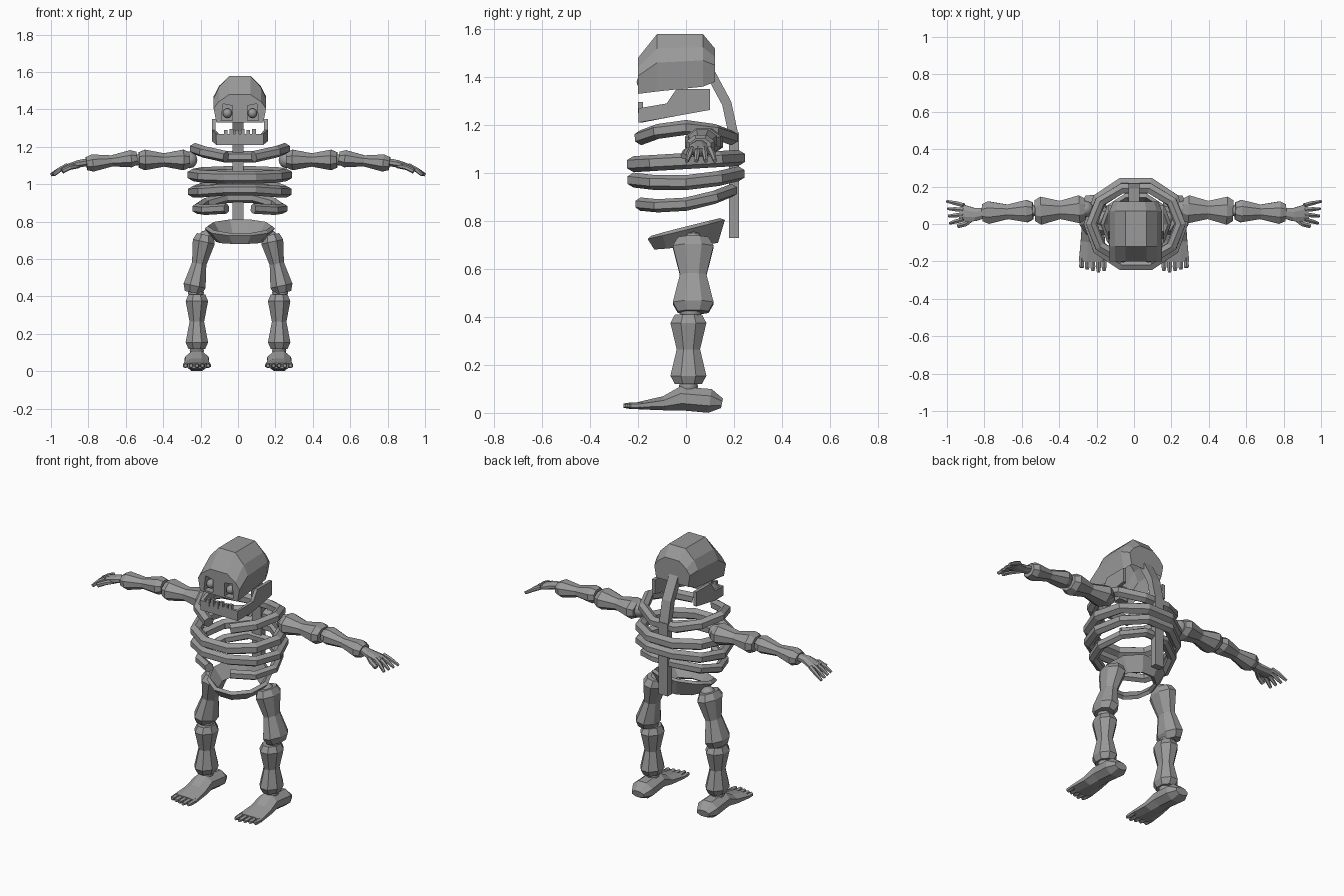
import bpy, bmesh, math
from mathutils import Vector

default_cube = bpy.data.objects.get("Cube")
if default_cube:
    bpy.data.objects.remove(default_cube, do_unlink=True)

GREY = (0.32, 0.32, 0.32, 1)
bone_grey = bpy.data.materials.new("bone_grey")
bone_grey.use_nodes = True
bone_grey.diffuse_color = GREY
bone_grey.node_tree.nodes["Principled BSDF"].inputs["Base Color"].default_value = GREY

MIDDLE = 0.01  # head and ribs sit slightly to the left


def finish(name, bm, thickness=0, smooth=False):
    bmesh.ops.recalc_face_normals(bm, faces=bm.faces)
    mesh = bpy.data.meshes.new(name)
    bm.to_mesh(mesh)
    bm.free()
    mesh.materials.append(bone_grey)
    if smooth:
        mesh.shade_smooth()
    obj = bpy.data.objects.new(name, mesh)
    bpy.context.collection.objects.link(obj)
    if thickness:
        solidify = obj.modifiers.new("Thickness", 'SOLIDIFY')
        solidify.thickness, solidify.offset = thickness, 0


def bridge(bm, first, second, closed=True):
    count = len(first)
    for i in range(count if closed else count - 1):
        j = (i + 1) % count
        bm.faces.new((first[i], first[j], second[j], second[i]))


def loft(name, points, widths, heights, sides=8, closed=False):
    """Sweep a polygon along points, with a half width and half height at each."""
    bm = bmesh.new()
    points = [Vector(p) for p in points]
    count, rings = len(points), []
    for i, (point, width, height) in enumerate(zip(points, widths, heights)):
        before = points[i - 1] if i or closed else point
        after = points[(i + 1) % count] if i < count - 1 or closed else point
        along = ((point - before).normalized() + (after - point).normalized()).normalized()
        steep = abs(along.z) > 0.8
        across = Vector((0, steep, not steep)).cross(along).normalized()
        up = along.cross(across)
        grow = 1 / math.cos(math.pi / sides)
        angles = [(2 * k + 1) * math.pi / sides for k in range(sides)]
        rings.append([bm.verts.new(point + grow * (across * width * math.cos(angle)
                                                   + up * height * math.sin(angle)))
                      for angle in angles])
    for i in range(count if closed else count - 1):
        bridge(bm, rings[i], rings[(i + 1) % count])
    if not closed:
        bm.faces.new(rings[0])
        bm.faces.new(rings[-1])
    finish(name, bm)


def tube(name, points, width, height, sides=6, closed=False):
    loft(name, points, [width] * len(points), [height] * len(points), sides, closed)


def long_bone(name, start, end, width, height):
    """Bone with two swollen ends and a narrow waist."""
    stations = [0, 0.12, 0.5, 0.88, 1]
    swell = [0.75, 1, 0.65, 1, 0.75]
    loft(name, [Vector(start).lerp(Vector(end), t) for t in stations],
         [width * s for s in swell], [height * s for s in swell])


def oval(radius_x, radius_y, height_at):
    """Ten points around the body, starting and ending beside the front gap."""
    points = []
    for k in range(10):
        angle = (k + 0.5) * math.tau / 10
        y = -radius_y * math.cos(angle)
        points.append((MIDDLE + radius_x * math.sin(angle), y, height_at(y)))
    return points


def band(name, lower, upper, closed, thickness):
    bm = bmesh.new()
    bridge(bm, [bm.verts.new(p) for p in lower], [bm.verts.new(p) for p in upper], closed)
    finish(name, bm, thickness)


def mirrored(half):
    return [(-x, *rest) for x, *rest in reversed(half)] + half


def ball(name, centre, radius):
    bm = bmesh.new()
    bmesh.ops.create_uvsphere(bm, u_segments=10, v_segments=6, radius=radius)
    bmesh.ops.translate(bm, verts=bm.verts, vec=centre)
    finish(name, bm, smooth=True)


def tooth(x, z):
    bm = bmesh.new()
    bmesh.ops.create_cube(bm, size=0.02)
    bmesh.ops.scale(bm, verts=bm.verts, vec=(1, 1, 2))
    bmesh.ops.translate(bm, verts=bm.verts, vec=(x, -0.19, z))
    finish("tooth", bm)


# Skull: open-bottomed shell whose flat face has two recessed sockets
def skull():
    bm = bmesh.new()
    arch = [(0.4, 1), (0.8, 0.75), (1, 0.5), (0.9, 0)]
    rings = []
    for y, width, bottom, top in ((-0.2, 0.14, 1.33, 1.48), (-0.12, 0.14, 1.34, 1.58),
                                  (0.07, 0.14, 1.36, 1.58), (0.12, 0.12, 1.38, 1.52)):
        rings.append([bm.verts.new((MIDDLE + u * width, y, bottom + v * (top - bottom)))
                      for u, v in mirrored(arch)])
    for near, far in zip(rings, rings[1:]):
        bridge(bm, near, far, closed=False)
    bm.faces.new(rings[-1])
    face = rings[0]
    bm.edges.new((face[-1], face[0]))
    outline = [bm.edges.get((face[i - 1], face[i])) for i in range(len(face))]
    for side in (1, -1):
        corners = [(0.04, 1.34), (0.1, 1.34), (0.09, 1.43), (0.04, 1.42)]
        rim, floor = [[bm.verts.new((MIDDLE + side * x, y, z)) for x, z in corners]
                      for y in (-0.2, -0.16)]
        outline += [bm.edges.new((rim[i - 1], rim[i])) for i in range(len(rim))]
        bridge(bm, rim, floor)
        bm.faces.new(floor)
        ball("eye", (MIDDLE + side * 0.067, -0.18, 1.38), 0.026)
    bmesh.ops.triangle_fill(bm, edges=outline, use_beauty=True, normal=(0, -1, 0))
    finish("skull", bm)


skull()

# Jaw: a curved band, low at the front, with a row of teeth
jaw_side = [(0.12, -0.19, 1.27), (0.14, -0.08, 1.29), (0.14, -0.04, 1.35), (0.14, 0.1, 1.35)]
jaw_top = [(MIDDLE + x, y, z) for x, y, z in mirrored(jaw_side)]
band("jaw", [(x, y, 1.245 + 0.18 * y) for x, y, z in jaw_top], jaw_top, False, 0.02)
for i in range(6):
    tooth(MIDDLE + (i - 2.5) * 0.03, 1.27 + 0.006 * (i % 2))

# Spine
tube("neck", [(0, 0.1, 1.42), (0, 0.17, 1.29), (0, 0.2, 1.15)], 0.03, 0.02, sides=4)
tube("spine", [(0, 0.2, 1.17), (0, 0.2, 0.73)], 0.03, 0.02, sides=4)

# Shoulder girdle and ribs: tilted, bent hoops
for name, radius_x, radius_y, level, tilt, bend, thick, closed in (
    ("shoulder_girdle", 0.24, 0.2, 1.19, 0, -1.2, 0.027, False),
    ("upper_rib", 0.25, 0.23, 1.05, 0.06, 0, 0.029, True),
    ("middle_rib", 0.25, 0.23, 0.96, 0.06, 0.5, 0.027, True),
    ("lower_rib", 0.23, 0.2, 0.87, 0.15, 0.8, 0.024, False),
):
    path = oval(radius_x, radius_y, lambda y: level + tilt * y + bend * y * y)
    tube(name, path, thick, thick, closed=closed)

# Pelvis: flared bowl, high at the back and narrow at the front
band("pelvis", oval(0.12, 0.13, lambda y: 0.7 + 0.1 * y),
     oval(0.18, 0.16, lambda y: 0.77 + 0.25 * y), True, 0.022)

# Limbs
for side, label in ((1, "left_"), (-1, "right_")):
    def at(x, y, z):
        return (side * x, y, z)

    # Leg
    ball(label + "hip", at(0.17, 0.03, 0.71), 0.045)
    long_bone(label + "thigh", at(0.175, 0.03, 0.73), at(0.24, 0.03, 0.42), 0.06, 0.085)
    ball(label + "knee", at(0.225, 0.02, 0.42), 0.045)
    long_bone(label + "shin", at(0.22, 0.01, 0.41), at(0.22, 0.01, 0.12), 0.06, 0.075)
    ball(label + "ankle", at(0.22, 0.01, 0.11), 0.04)

    # Foot, from heel to toes
    loft(label + "foot",
         [at(0.22, 0.15, 0.04), at(0.22, 0.1, 0.05), at(0.22, -0.02, 0.06),
          at(0.22, -0.09, 0.04), at(0.22, -0.2, 0.03)],
         [0.04, 0.065, 0.06, 0.065, 0.075], [0.02, 0.05, 0.05, 0.03, 0.015])
    for i in range(5):
        x, tip = 0.16 + 0.03 * i, -0.26 + 0.008 * abs(i - 1)
        loft(label + "toe", [at(x, -0.18, 0.03), at(x, -0.23, 0.03), at(x, tip, 0.03)],
             [0.012, 0.013, 0.008], [0.012, 0.012, 0.008], sides=6)

    # Arm
    ball(label + "shoulder", at(0.26, 0.08, 1.13), 0.045)
    long_bone(label + "upper_arm", at(0.26, 0.08, 1.13), at(0.53, 0.07, 1.13), 0.075, 0.055)
    ball(label + "elbow", at(0.54, 0.07, 1.13), 0.03)
    long_bone(label + "forearm", at(0.54, 0.07, 1.14), at(0.81, 0.06, 1.11), 0.06, 0.046)

    # Hand
    loft(label + "palm", [at(0.79, 0.06, 1.12), at(0.85, 0.05, 1.11), at(0.93, 0.06, 1.09)],
         [0.025, 0.035, 0.048], [0.02, 0.02, 0.012])
    for i in range(4):
        y, spread = 0.025 * (i + 1), 0.007 * (i - 1.5)
        loft(label + "finger", [at(0.91, y, 1.1), at(0.95, y + spread, 1.08),
                                at(0.985 + 0.005 * i, y + 2 * spread, 1.05)],
             [0.011, 0.011, 0.007], [0.012, 0.011, 0.008], sides=6)
    tube(label + "thumb", [at(0.85, 0.04, 1.1), at(0.9, 0, 1.09), at(0.94, -0.01, 1.07)],
         0.012, 0.012)
